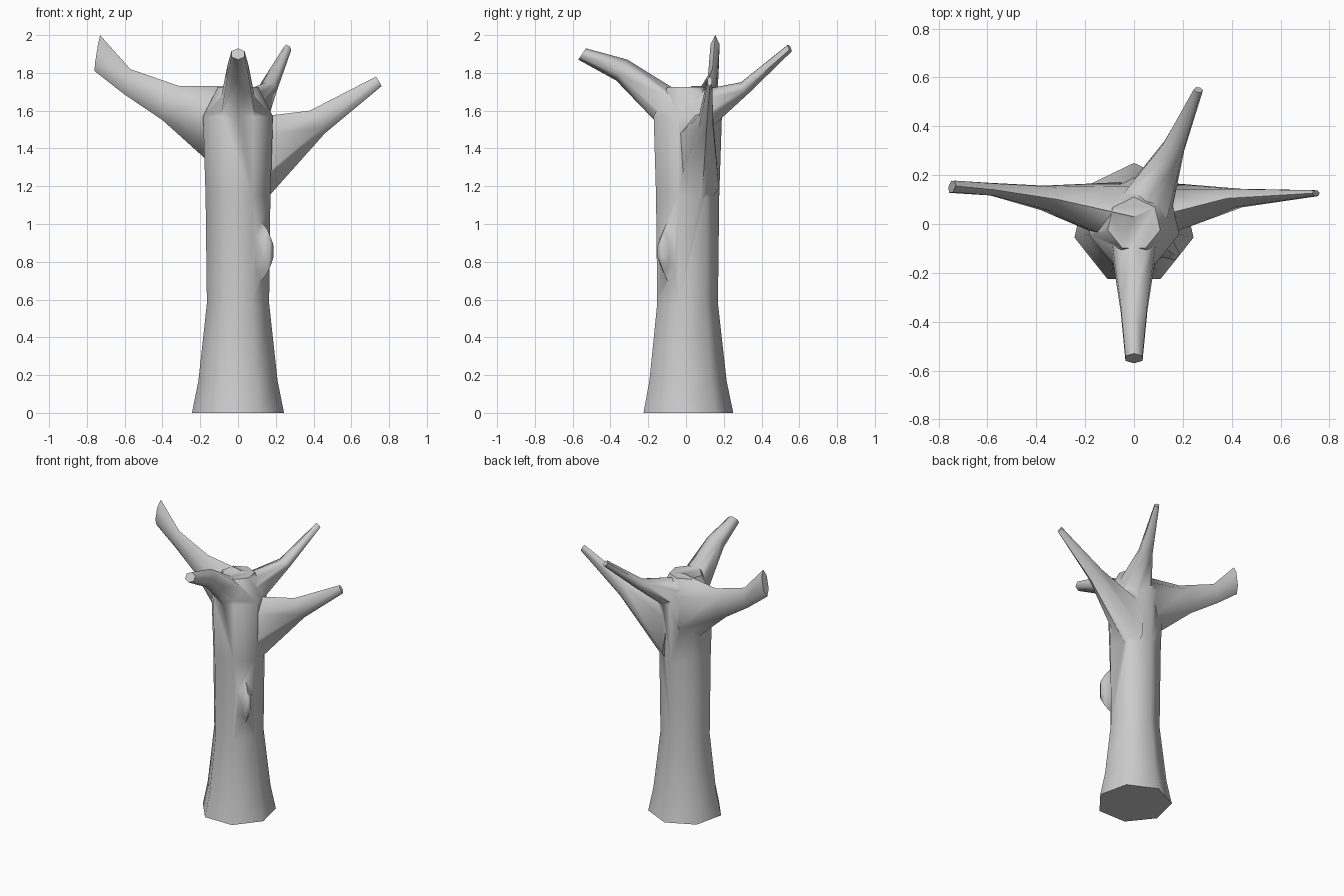
import bpy, bmesh, math
from mathutils import Vector

if "Cube" in bpy.data.objects:
    bpy.data.objects.remove(bpy.data.objects["Cube"])


def loft(name, rings):
    """Closed skin through rings of equal point count."""
    bm = bmesh.new()
    loops = [[bm.verts.new(p) for p in r] for r in rings]
    n = len(loops[0])
    for a, b in zip(loops, loops[1:]):
        for i in range(n):
            j = (i + 1) % n
            bm.faces.new((a[i], a[j], b[j], b[i]))
    bm.faces.new(loops[0][::-1])
    bm.faces.new(loops[-1])
    bmesh.ops.recalc_face_normals(bm, faces=bm.faces)
    me = bpy.data.meshes.new(name)
    bm.to_mesh(me)
    bm.free()
    ob = bpy.data.objects.new(name, me)
    bpy.context.collection.objects.link(ob)
    return ob


def limb(name, sections, sides=6):
    """Loft whose sections are (top point, bottom point, half width)."""
    first = Vector(sections[0][0]) + Vector(sections[0][1])
    last = Vector(sections[-1][0]) + Vector(sections[-1][1])
    d = last - first
    side = Vector((-d.y, d.x, 0)).normalized()
    rings = []
    for top, bottom, w in sections:
        t, b = Vector(top), Vector(bottom)
        mid, up = (t + b) / 2, (t - b) / 2
        rings.append([mid + up * math.cos(a) + side * (w * math.sin(a) / 0.866)
                      for a in (math.tau * k / sides for k in range(sides))])
    return loft(name, rings)


# Seven-sided trunk with flared foot and rounded crown
profile = [(0.25, 0), (0.215, 0.17), (0.169, 0.58), (0.176, 1.15),
           (0.19, 1.57), (0.11, 1.725)]
trunk = loft("tree_trunk", [
    [(r * math.cos(a), r * math.sin(a), z)
     for a in (math.pi / 2 + math.tau * k / 7 for k in range(7))]
    for r, z in profile])

# Four branches and the knot
parts = [
    limb("left_branch", [
        ((0.0, 0.03, 1.73), (-0.1, 0.06, 1.28), 0.12),
        ((-0.31, 0.1, 1.73), (-0.4, 0.11, 1.55), 0.05),
        ((-0.57, 0.14, 1.82), (-0.6, 0.145, 1.685), 0.025),
        ((-0.73, 0.155, 2.0), (-0.76, 0.15, 1.81), 0.024)]),
    limb("right_branch", [
        ((0.05, 0.02, 1.56), (0.09, 0.08, 1.065), 0.11),
        ((0.38, 0.105, 1.6), (0.46, 0.107, 1.48), 0.038),
        ((0.73, 0.126, 1.78), (0.76, 0.126, 1.73), 0.012)]),
    limb("back_branch", [
        ((0.02, 0.03, 1.70), (0.06, 0.09, 1.47), 0.11),
        ((0.15, 0.29, 1.75), (0.17, 0.33, 1.69), 0.045),
        ((0.255, 0.54, 1.95), (0.272, 0.558, 1.912), 0.016)]),
    limb("front_branch", [
        ((0, -0.02, 1.69), (0, -0.12, 1.5), 0.095),
        ((0, -0.31, 1.87), (0, -0.37, 1.76), 0.055),
        ((0, -0.53, 1.93), (0, -0.57, 1.87), 0.035)]),
    limb("bark_knot", [
        ((0.1, -0.08, 1.05), (0.1, -0.08, 0.66), 0.065),
        ((0.155, -0.117, 0.97), (0.155, -0.117, 0.74), 0.03),
        ((0.177, -0.135, 0.92), (0.177, -0.135, 0.79), 0.018)]),
]

# Fuse everything into one skin
bpy.context.view_layer.objects.active = trunk
trunk.select_set(True)
for p in parts:
    m = trunk.modifiers.new("fuse", 'BOOLEAN')
    m.operation = 'UNION'
    m.solver = 'EXACT'
    m.object = p
    bpy.ops.object.modifier_apply(modifier=m.name)
    bpy.data.objects.remove(p, do_unlink=True)
bpy.ops.object.shade_smooth_by_angle(angle=math.radians(65))
